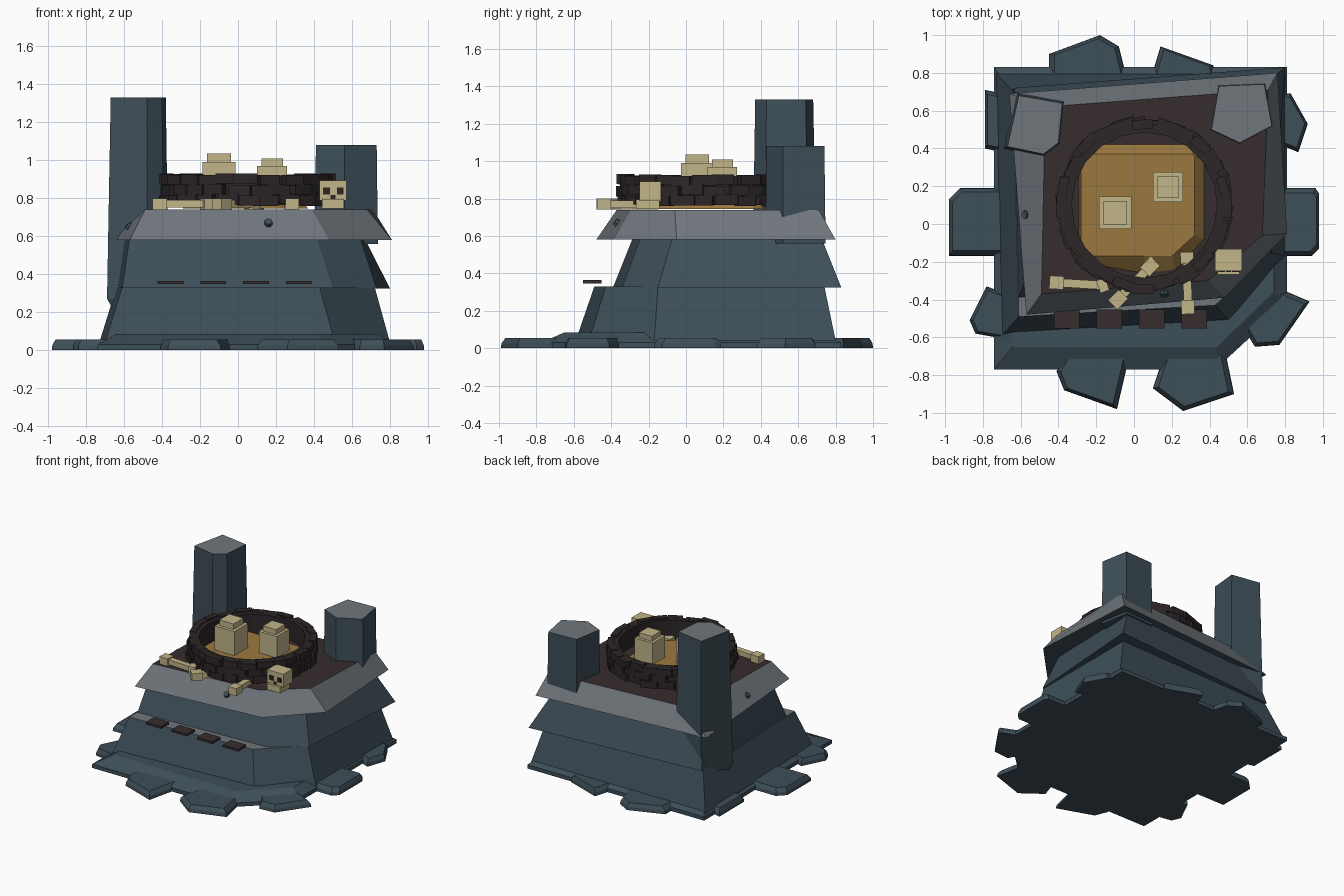
import bpy, bmesh, math, random
from mathutils import Matrix, Vector

if "Cube" in bpy.data.objects:
    bpy.data.objects.remove(bpy.data.objects["Cube"])

random.seed(4)


def mat(name, rgb):
    m = bpy.data.materials.new(name)
    m.diffuse_color = (*rgb, 1)
    m.use_nodes = True
    m.node_tree.nodes["Principled BSDF"].inputs["Base Color"].default_value = m.diffuse_color
    return m


SLATE = mat("slate_rock", (0.048, 0.077, 0.098))
GREY = mat("pale_grey_rock", (0.16, 0.18, 0.20))
EARTH = mat("dark_earth", (0.037, 0.025, 0.026))
BRICK = mat("dark_brick", (0.026, 0.019, 0.020))
OCHRE = mat("ochre_liquid", (0.33, 0.19, 0.050))
BONE = mat("bone", (0.54, 0.46, 0.25))


def finish(bm, name, mats):
    bmesh.ops.recalc_face_normals(bm, faces=bm.faces)
    me = bpy.data.meshes.new(name)
    bm.to_mesh(me)
    bm.free()
    for m in mats:
        me.materials.append(m)
    ob = bpy.data.objects.new(name, me)
    bpy.context.collection.objects.link(ob)
    return ob


def add_loft(bm, rings, top_index=0):
    """Skin a stack of (outline, z) rings and cap both ends."""
    rows = [[bm.verts.new((x, y, z)) for x, y in pts] for pts, z in rings]
    for a, b in zip(rows, rows[1:]):
        for i in range(len(a)):
            j = (i + 1) % len(a)
            bm.faces.new((a[i], a[j], b[j], b[i]))
    bm.faces.new(rows[0][::-1])
    bm.faces.new(rows[-1]).material_index = top_index


def loft(name, rings, mats):
    bm = bmesh.new()
    add_loft(bm, rings, len(mats) - 1)
    return finish(bm, name, mats)


def scaled(pts, s):
    cx = sum(p[0] for p in pts) / len(pts)
    cy = sum(p[1] for p in pts) / len(pts)
    return [(cx + (x - cx) * s, cy + (y - cy) * s) for x, y in pts]


def add_box(bm, centre, size, rot=0.0, index=0):
    m = (Matrix.Translation(centre) @ Matrix.Rotation(rot, 4, 'Z')
         @ Matrix.Diagonal((*size, 1)))
    vs = bmesh.ops.create_cube(bm, size=1, matrix=m)["verts"]
    for f in {f for v in vs for f in v.link_faces}:
        f.material_index = index


# Stepped rock body: skirt, lower tier, upper tier
loft("rock_skirt", [
    ([(-.74, -.77), (.43, -.77), (.81, -.42), (.81, .83), (-.74, .83)], 0),
    ([(-.74, -.77), (.43, -.77), (.81, -.42), (.81, .83), (-.74, .83)], .03),
    ([(-.64, -.65), (.44, -.65), (.74, -.36), (.74, .75), (-.68, .75)], .085)], [SLATE])
loft("lower_tier", [
    ([(-.70, -.59), (.51, -.52), (.80, -.17), (.80, .80), (-.73, .80)], .04),
    ([(-.61, -.49), (.43, -.43), (.72, -.15), (.72, .74), (-.64, .70)], .33)],
    [SLATE, GREY])
loft("upper_tier", [
    ([(-.61, -.39), (.50, -.34), (.73, -.15), (.80, .83), (-.64, .72)], .325),
    ([(-.57, -.28), (.41, -.24), (.64, -.07), (.66, .72), (-.60, .64)], .60)], [SLATE])

# Sloped rim around the earth floor
rim = loft("rim", [
    ([(-.57, -.48), (.48, -.39), (.81, -.05), (.76, .80), (-.66, .69)], .58),
    ([(-.49, -.37), (.39, -.30), (.68, -.06), (.71, .71), (-.47, .62)], .74)],
    [GREY, EARTH])
rim.data.materials.append(SLATE)
for f in rim.data.polygons:
    if f.normal.z < -.9:
        f.material_index = 2

# Two standing corner pillars with pale tops
tall = [(-.61, .68), (-.38, .64), (-.40, .43), (-.48, .37), (-.67, .41)][::-1]
short = [(.45, .73), (.69, .74), (.73, .52), (.56, .43), (.41, .50)][::-1]
loft("tall_pillar", [(scaled(tall, .5), .10), (scaled(tall, 1.12), .27), (tall, 1.33)],
     [SLATE, GREY])
loft("short_pillar", [(scaled(short, 1.04), .56), (short, 1.08)], [SLATE, GREY])

# Flat ground slabs spreading from the foot
slabs = [
    [(-.98, .13), (-.92, .19), (-.68, .19), (-.68, -.17), (-.98, -.17)],
    [(-.87, -.51), (-.78, -.33), (-.60, -.40), (-.62, -.62), (-.84, -.58)],
    [(-.41, -.78), (-.34, -.66), (-.02, -.68), (-.09, -.98), (-.37, -.88)],
    [(.10, -.87), (.17, -.66), (.48, -.66), (.53, -.90), (.26, -.99)],
    [(.55, -.50), (.72, -.32), (.93, -.41), (.77, -.64), (.64, -.65)],
    [(.70, .19), (.96, .19), (.98, .16), (.98, -.13), (.94, -.17), (.70, -.17)],
    [(.70, .70), (.83, .69), (.92, .53), (.87, .38), (.70, .45)],
    [(.08, .74), (.14, .94), (.42, .84), (.44, .74)],
    [(-.45, .74), (-.45, .90), (-.18, 1.0), (-.08, .94), (-.03, .74)],
    [(-.79, .71), (-.55, .66), (-.65, .37), (-.79, .40)]]
bm = bmesh.new()
for s in slabs:
    add_loft(bm, [(s, 0), (scaled(s, .98), .025), (scaled(s, .86), .055)])
finish(bm, "ground_slabs", [SLATE])

# Pit wall: plain core ring with jittered brick courses around it
CX, CY = .055, .10
bm = bmesh.new()
N = 20
rings = []
for r, z in ((.43, .765), (.43, .92), (.385, .92), (.385, .765)):
    rings.append([bm.verts.new((CX + r * math.cos(i * math.tau / N),
                                CY + r * math.sin(i * math.tau / N), z)) for i in range(N)])
for k in range(4):
    a, b = rings[k], rings[(k + 1) % 4]
    for i in range(N):
        j = (i + 1) % N
        bm.faces.new((a[i], a[j], b[j], b[i]))
for row in range(3):
    count = 24
    for i in range(count):
        a = (i + .5 * (row % 2) + random.uniform(-.15, .15)) * math.tau / count
        r = .435 + random.uniform(-.012, .012)
        add_box(bm, (CX + r * math.cos(a), CY + r * math.sin(a),
                     .79 + row * .054 + random.uniform(-.006, .006)),
                (.05, random.uniform(.10, .13), .054), a + random.uniform(-.12, .12))
finish(bm, "pit_wall", [BRICK])

# Ochre pool with sloped edges
loft("pool", [
    ([(-.29, -.20), (.05, -.26), (.22, -.24), (.37, -.08), (.37, .36), (.32, .42), (-.20, .42),
      (-.29, .33)], .745),
    ([(-.28, -.17), (.05, -.17), (.20, -.17), (.32, -.06), (.32, .36), (.31, .37), (-.23, .37),
      (-.28, .31)], .80)], [OCHRE])

# Stacked bone blocks standing in the pool
for name, x, y, w, mid, top in (("left_block", -.10, .06, .172, .99, 1.035),
                                ("right_block", .18, .195, .158, .97, 1.01)):
    bm = bmesh.new()
    add_box(bm, (x, y, (.79 + mid) / 2), (w, w, mid - .79))
    add_box(bm, (x, y, (mid + top) / 2), (w * .72, w * .72, top - mid))
    finish(bm, name, [BONE])

# Skull on the rim: head, jaw, eye and nose plates
bm = bmesh.new()
add_box(bm, (.50, -.19, .84), (.142, .115, .105))
add_box(bm, (.50, -.205, .77), (.115, .125, .05))
for x, z, w in ((.465, .838, .036), (.538, .838, .036), (.50, .803, .026)):
    add_box(bm, (x, -.249, z), (w, .008, w), 0, 1)
finish(bm, "skull", [BONE, BRICK])


# Loose bones: a shaft with a knob at each end
def bone(name, a, b, knob_a, knob_b):
    a, b = Vector((*a, .77)), Vector((*b, .77))
    d = b - a
    rot = math.atan2(d.y, d.x)
    bm = bmesh.new()
    add_box(bm, (a + b) / 2, (d.length, .045, .04), rot)
    add_box(bm, a, (knob_a, .07, .058), rot)
    add_box(bm, b, (knob_b, .07, .058), rot + .4 * (knob_b < .06))
    finish(bm, name, [BONE])


bone("left_bone", (-.41, -.31), (-.165, -.325), .075, .05)
bone("middle_bone", (.085, -.225), (-.085, -.40), .08, .08)
bone("right_bone", (.285, -.44), (.28, -.18), .075, .065)

# Dark step plates in front of the ledge
bm = bmesh.new()
for i in range(4):
    add_box(bm, (-.355 + i * .225, -.502, .356), (.135, .10, .018))
finish(bm, "step_plates", [EARTH])

# Small studs set into the rim slopes
bm = bmesh.new()
for p, n in (((.16, -.372, .672), (.08, -1, .75)), ((.757, .27, .63), (1, .06, .5)),
             ((-.575, .05, .655), (-1, -.1, 1.2))):
    q = Vector(n).to_track_quat('Z', 'Y').to_matrix().to_4x4()
    bmesh.ops.create_cone(bm, cap_ends=True, segments=7, radius1=.024, radius2=.02, depth=.02,
                          matrix=Matrix.Translation(p) @ q)
finish(bm, "rim_studs", [SLATE])
